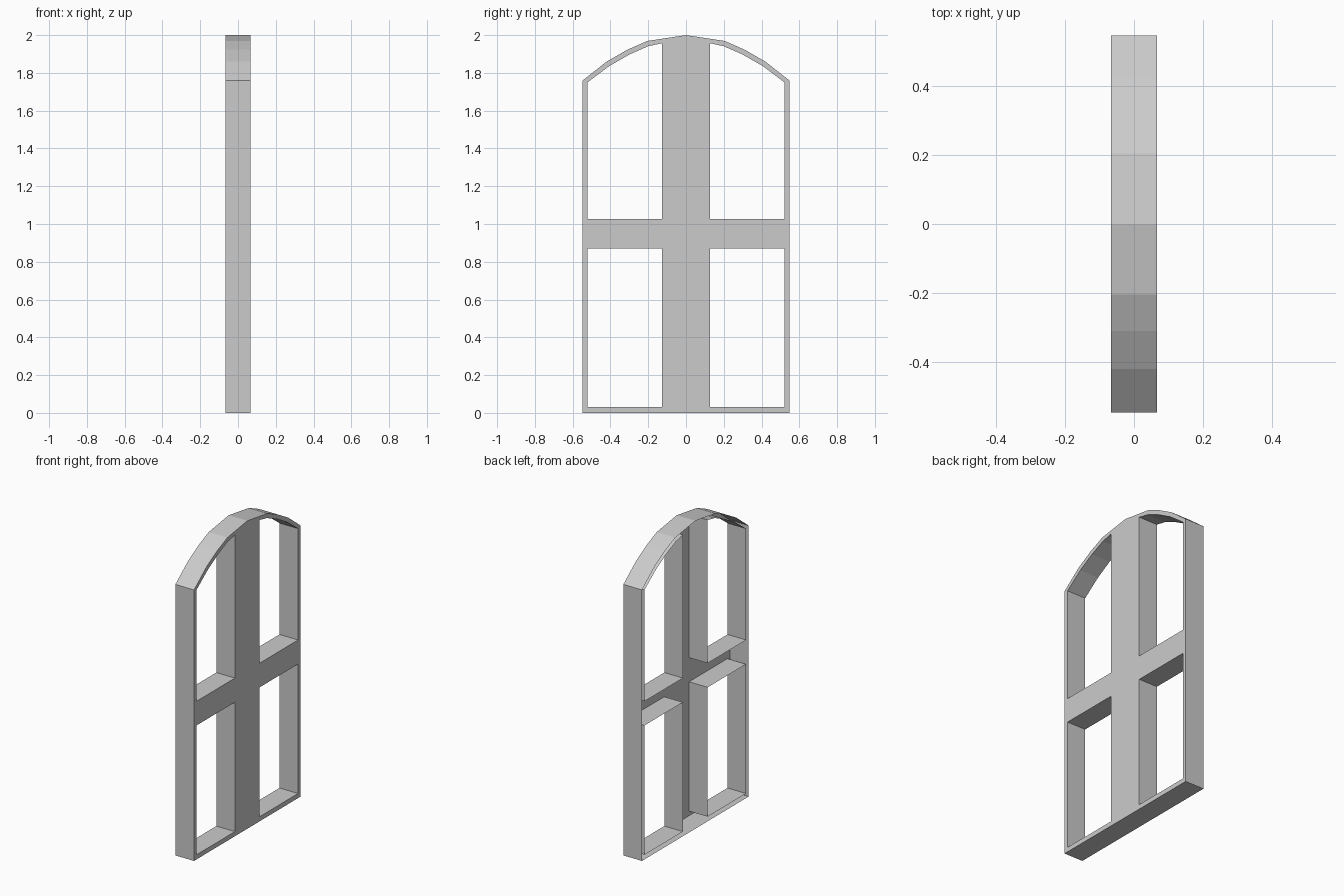
import bpy, bmesh
from mathutils import Vector

if "Cube" in bpy.data.objects:
    bpy.data.objects.remove(bpy.data.objects["Cube"])

X = 0.067                      # half depth
HALF, SPRING = 0.547, 1.76     # half width, height where the arch begins
ARCH = [(HALF, SPRING), (0.42, 1.86), (0.31, 1.923), (0.205, 1.969), (0, 2.0)]
INNER_ARCH = [(0.521, 1.75), (0.405, 1.837), (0.30, 1.897), (0.20, 1.941), (0.127, 1.957)]


def mirrored(points):
    return [(-y, z) for y, z in reversed(points)]


# outline and the four pane openings as (y, z) loops
right = [(HALF, 0)] + ARCH
outline = right + mirrored(right[:-1])
lower = [(0.127, 0.03), (0.521, 0.03), (0.521, 0.87), (0.127, 0.87)]
upper = [(0.127, 1.027), (0.521, 1.027)] + INNER_ARCH
loops = [outline, lower, upper, mirrored(lower), mirrored(upper)]

bm = bmesh.new()
front_edges = []
rings = []
for pts in loops:
    ring = [bm.verts.new((X, y, z)) for y, z in pts]
    rings.append(ring)
    for i, v in enumerate(ring):
        front_edges.append(bm.edges.new((v, ring[(i + 1) % len(ring)])))

# pierced face plate on the +x side
bmesh.ops.triangle_fill(bm, edges=front_edges, use_beauty=True, normal=Vector((1, 0, 0)))

# outer rim and pane reveals; the -x side stays open
for ring in rings:
    back = [bm.verts.new((-X, v.co.y, v.co.z)) for v in ring]
    for i in range(len(ring)):
        j = (i + 1) % len(ring)
        bm.faces.new((ring[i], back[i], back[j], ring[j]))

bmesh.ops.recalc_face_normals(bm, faces=bm.faces[:])
plate = next(f for f in bm.faces if all(v.co.x > 0 for v in f.verts))
if plate.normal.x < 0:
    bmesh.ops.reverse_faces(bm, faces=bm.faces[:])
bmesh.ops.dissolve_limit(bm, angle_limit=0.01, verts=[],
                         edges=[e for e in bm.edges if all(v.co.x > 0 for v in e.verts)])

mesh = bpy.data.meshes.new("arched_window_frame")
bm.to_mesh(mesh)
bm.free()
frame = bpy.data.objects.new("arched_window_frame", mesh)
bpy.context.collection.objects.link(frame)
